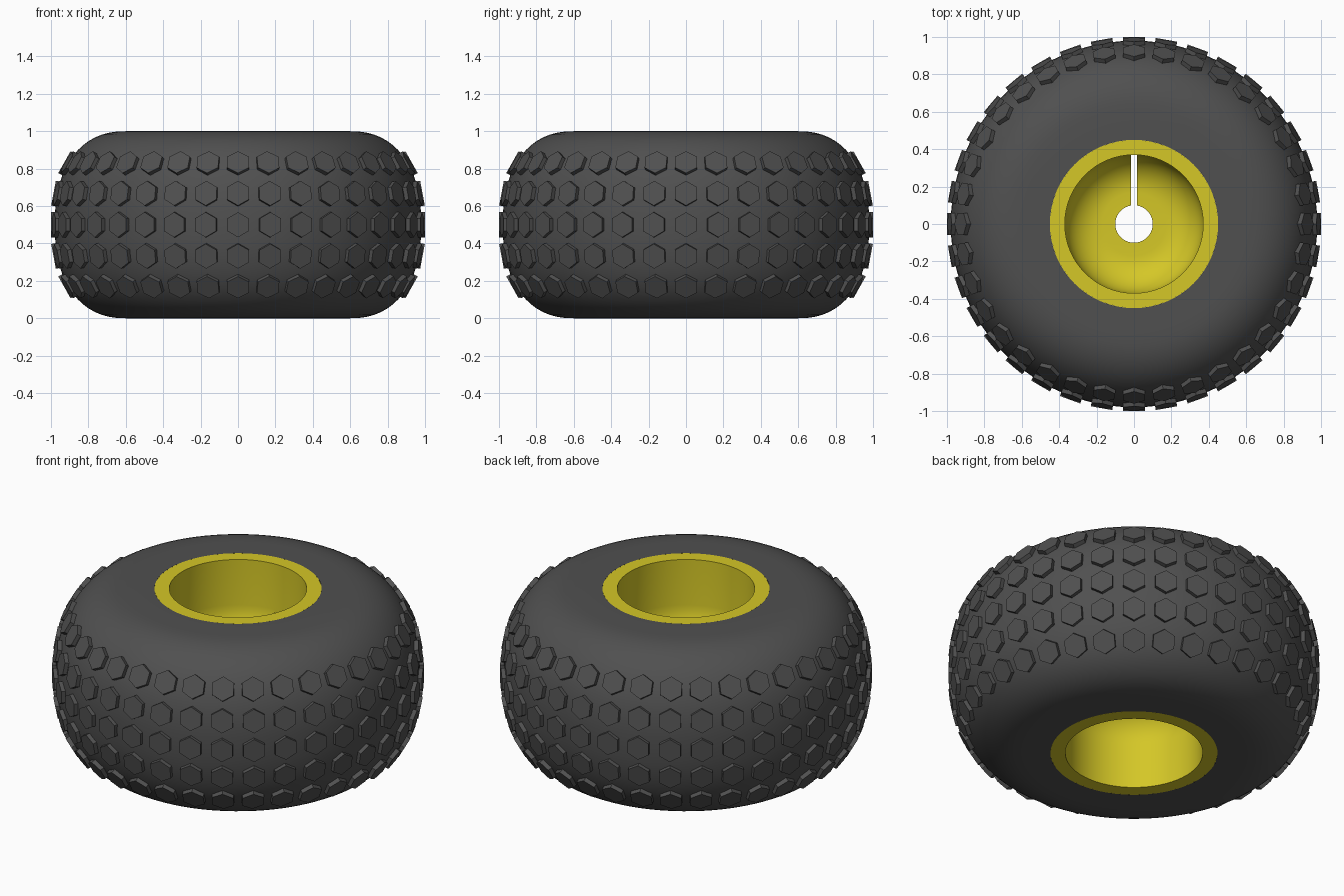
import bpy, bmesh
from math import pi, cos, sin, atan2, radians
from mathutils import Matrix, Vector

if "Cube" in bpy.data.objects:
    bpy.data.objects.remove(bpy.data.objects["Cube"])


def material(name, rgb):
    m = bpy.data.materials.new(name)
    m.use_nodes = True
    m.diffuse_color = (*rgb, 1)
    m.node_tree.nodes["Principled BSDF"].inputs["Base Color"].default_value = (*rgb, 1)
    return m


rubber = material("black rubber", (0.08, 0.08, 0.08))
yellow = material("yellow rim", (0.66, 0.57, 0.02))


def add_object(name, bm, mat):
    bmesh.ops.recalc_face_normals(bm, faces=bm.faces)
    mesh = bpy.data.meshes.new(name)
    bm.to_mesh(mesh)
    bm.free()
    mesh.materials.append(mat)
    obj = bpy.data.objects.new(name, mesh)
    bpy.context.collection.objects.link(obj)
    return obj


def select(obj):
    bpy.ops.object.select_all(action="DESELECT")
    obj.select_set(True)
    bpy.context.view_layer.objects.active = obj


def lathe(name, profile, mat, steps, closed):
    bm = bmesh.new()
    verts = [bm.verts.new((r, 0, z)) for r, z in profile]
    pairs = list(zip(verts, verts[1:]))
    if closed:
        pairs.append((verts[-1], verts[0]))
    edges = [bm.edges.new(p) for p in pairs]
    bmesh.ops.spin(bm, geom=verts + edges, axis=(0, 0, 1), cent=(0, 0, 0),
                   angle=2 * pi, steps=steps, use_merge=True)
    bmesh.ops.remove_doubles(bm, verts=bm.verts, dist=0.0001)
    return add_object(name, bm, mat)


# Tyre: flat sidewalls joined by a squarish bulging tread
POWER = 2 / 2.3


def tread_point(a):
    c, s = max(cos(a), 0), sin(a)
    side = 1 if s > 0 else -1
    return 0.6 + 0.38 * c ** POWER, 0.5 + 0.5 * side * abs(s) ** POWER


arc = [tread_point(pi / 2 - pi * i / 32) for i in range(33)]
tyre = lathe("tyre", [(0.45, 1)] + arc + [(0.45, 0)], rubber, 96, False)
select(tyre)
bpy.ops.object.shade_smooth_by_angle(angle=radians(40))

# Rim: ring with a rounded bowl on each side of a thin web
bowl = [(0.17 + 0.2 * cos(pi / 2 * i / 10), 0.73 - 0.2 * sin(pi / 2 * i / 10))
        for i in range(11)]
upper = [(0.45, 1), (0.37, 1)] + bowl + [(0.1, 0.53)]
lower = [(r, 1 - z) for r, z in reversed(upper)]
rim = lathe("rim", upper + lower, yellow, 64, True)

# Narrow slot through the web, from the axle hole to the rim wall
bm = bmesh.new()
bmesh.ops.create_cube(bm, size=1, matrix=Matrix.Translation((0, 0.21, 0.5))
                      @ Matrix.Diagonal((0.032, 0.318, 0.46, 1)))
cutter = add_object("slot_cutter", bm, yellow)
cutter.hide_render = True
cut = rim.modifiers.new("slot", "BOOLEAN")
cut.operation = "DIFFERENCE"
cut.solver = "EXACT"
cut.object = cutter
select(rim)
bpy.ops.object.modifier_apply(modifier=cut.name)
bpy.data.objects.remove(cutter)
bpy.ops.object.shade_smooth_by_angle(angle=radians(40))

# Tread lugs: five rows of hexagonal blocks standing off the tyre
bm = bmesh.new()
for z in (0.175, 0.335, 0.5, 0.665, 0.825):
    h = (z - 0.5) / 0.5
    r = 0.6 + 0.38 * (1 - abs(h) ** 2.3) ** (1 / 2.3)
    u = (r - 0.6) / 0.38
    slope = atan2((1 if h > 0 else -1) * abs(h) ** 1.3 / 0.5, u ** 1.3 / 0.38)
    tilt = Matrix.Rotation(pi / 2 - slope, 4, "Y")
    for i in range(36):
        place = (Matrix.Rotation(2 * pi * i / 36, 4, "Z")
                 @ Matrix.Translation((r, 0, z)) @ tilt)
        base, top = ([bm.verts.new(place @ Vector((0.067 * cos(k * pi / 3),
                                                   0.067 * sin(k * pi / 3), d)))
                      for k in range(6)] for d in (-0.03, 0.02))
        bm.faces.new(top)
        bm.faces.new(base[::-1])
        for k in range(6):
            n = (k + 1) % 6
            bm.faces.new((base[k], base[n], top[n], top[k]))
add_object("tread_lugs", bm, rubber)
